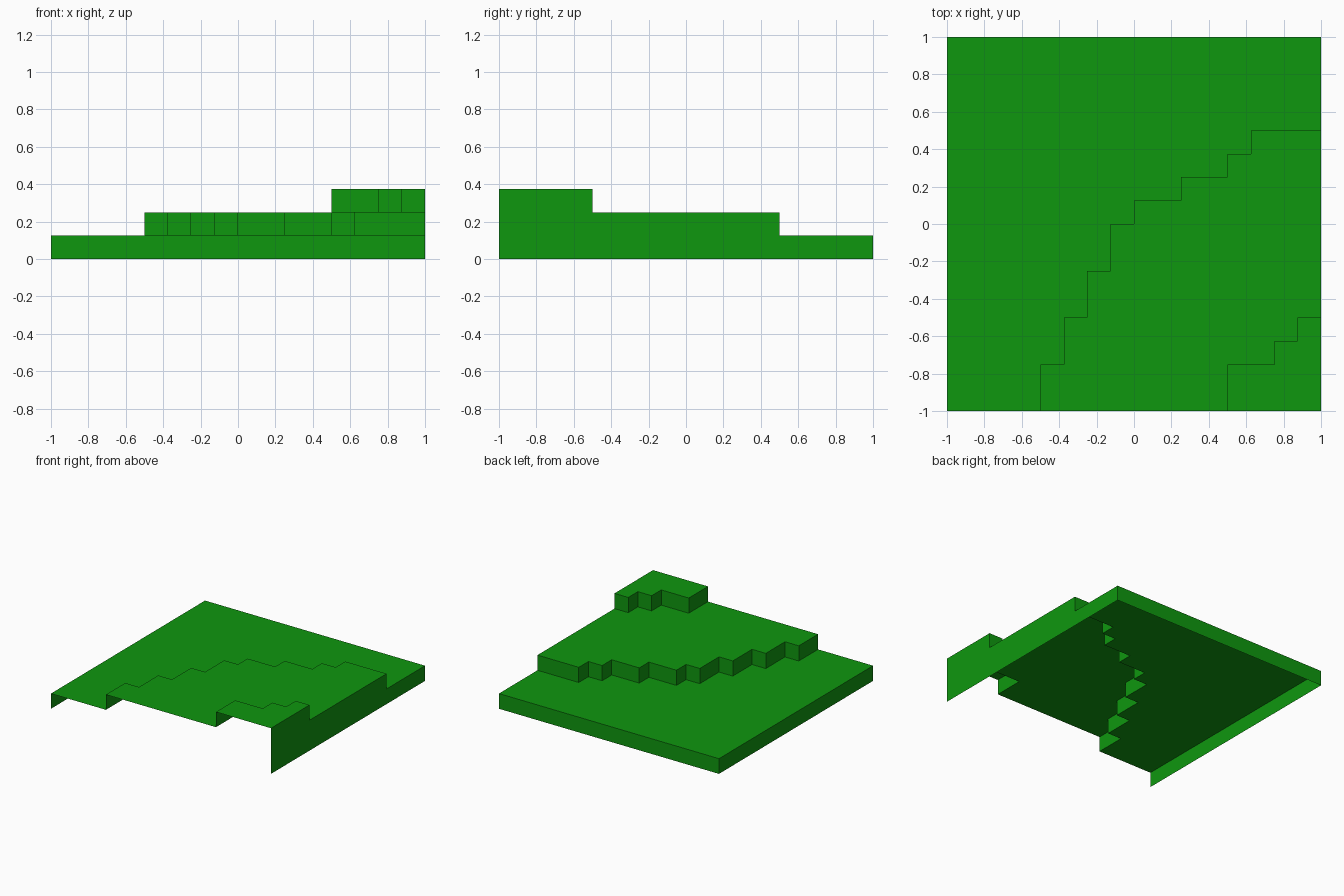
import bpy

if "Cube" in bpy.data.objects:
    bpy.data.objects.remove(bpy.data.objects["Cube"])

H = 0.125  # height of one terrace

grass = bpy.data.materials.new("grass green")
grass.diffuse_color = (0.0048, 0.31, 0.0048, 1)
grass.use_nodes = True
grass.node_tree.nodes["Principled BSDF"].inputs["Base Color"].default_value = grass.diffuse_color


def stairs(start, moves):
    """Walk a stepped outline: (direction, eighths of a unit) per move."""
    pts = [start]
    for axis, n in moves:
        x, y = pts[-1]
        pts.append((x + n / 8, y) if axis == "x" else (x, y + n / 8))
    return pts


def make(name, faces):
    verts, polys = [], []
    for f in faces:
        polys.append(range(len(verts), len(verts) + len(f)))
        verts += f
    me = bpy.data.meshes.new(name)
    me.from_pydata(verts, [], [list(p) for p in polys])
    me.materials.append(grass)
    ob = bpy.data.objects.new(name, me)
    bpy.context.collection.objects.link(ob)


def wall(path, z0, z1):
    """Upright quads along a path, facing its left side."""
    return [[(*a, z0), (*a, z1), (*b, z1), (*b, z0)]
            for a, b in zip(path, path[1:])]


def flat(outline, z):
    return [[(x, y, z) for x, y in outline]]


# Terrace contours, running from the front edge to the right edge
mid = stairs((-0.5, -1), [("y", 2), ("x", 1), ("y", 2), ("x", 1), ("y", 2),
                          ("x", 1), ("y", 2), ("x", 1), ("y", 1), ("x", 2),
                          ("y", 1), ("x", 2), ("y", 1), ("x", 1), ("y", 1),
                          ("x", 3)])
high = stairs((0.5, -1), [("y", 2), ("x", 2), ("y", 1), ("x", 1), ("y", 1),
                          ("x", 1)])

# Three stepped ground levels, each with its risers
make("lower_terrace", flat(mid + [(1, 1), (-1, 1), (-1, -1)], H))
make("middle_terrace", flat(high + mid[::-1], 2 * H) + wall(mid, H, 2 * H))
make("upper_terrace", flat([(1, -1)] + high[::-1], 3 * H) + wall(high, 2 * H, 3 * H))

# Outer skirt: left, back and stepped right side (front and underside are open)
make("left_and_back_skirt", wall([(-1, -1), (-1, 1), (1, 1)], 0, H))
make("right_skirt", wall([(1, 1), (1, -1)], 0, H)
     + wall([(1, 0.5), (1, -1)], H, 2 * H)
     + wall([(1, -0.5), (1, -1)], 2 * H, 3 * H))
